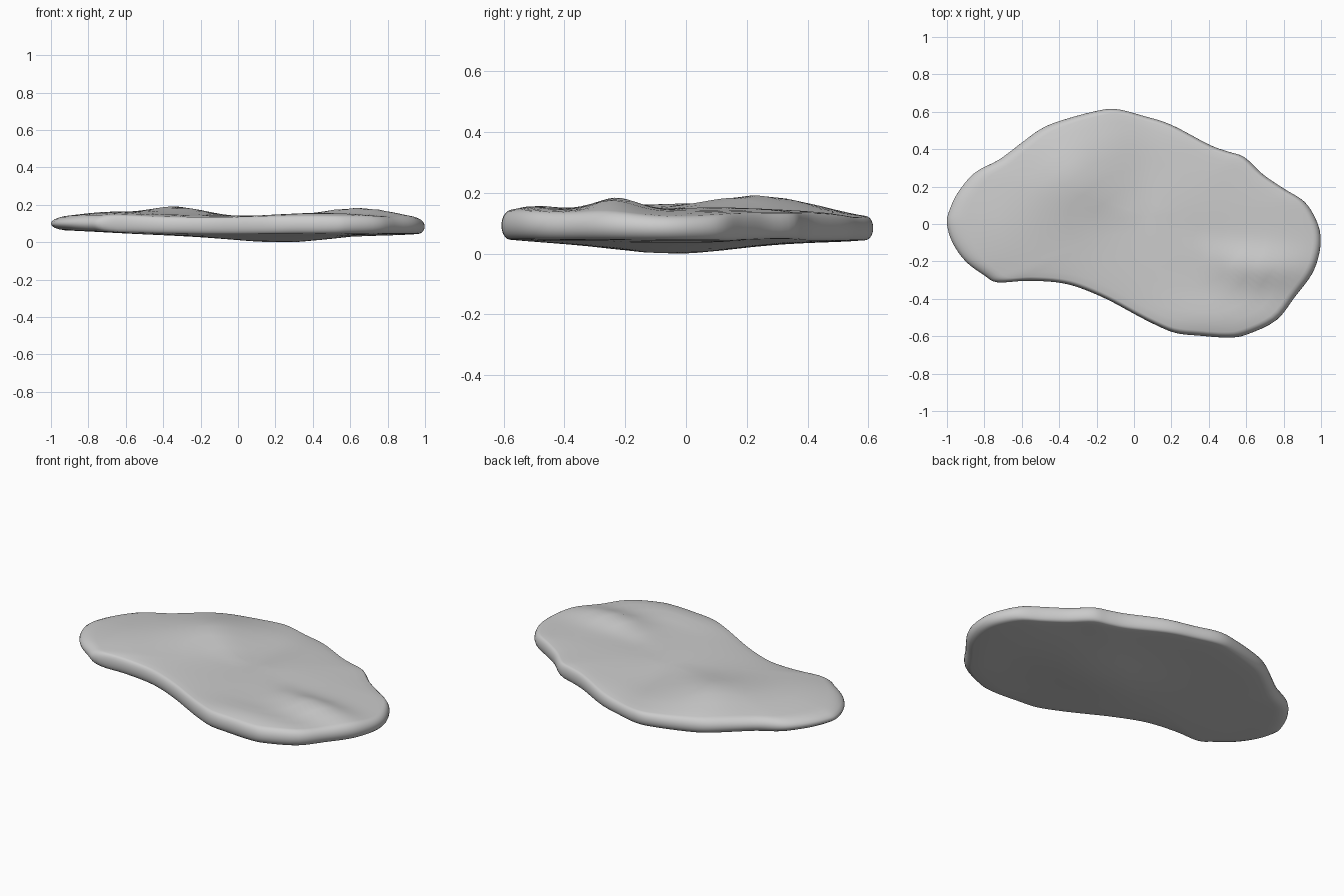
import bpy, bmesh, math
from mathutils import Vector

if "Cube" in bpy.data.objects:
    bpy.data.objects.remove(bpy.data.objects["Cube"])

# Plan outline of the flat stone, counter-clockwise from the left tip
OUTLINE = [(-1, 0), (-.97, -.1), (-.9, -.2), (-.8, -.275), (-.73, -.312), (-.58, -.304),
           (-.42, -.311), (-.3, -.338), (-.15, -.4), (0, -.48), (.1, -.532), (.22, -.582),
           (.35, -.597), (.5, -.607), (.6, -.592), (.76, -.515), (.86, -.39), (.95, -.27),
           (.99, -.16), (.997, -.06), (.97, .03), (.91, .12), (.8, .19), (.69, .265), (.59, .357),
           (.5, .388), (.4, .425), (.2, .53), (.05, .578), (-.1, .615), (-.22, .6),
           (-.4, .55), (-.5, .507), (-.6, .435), (-.72, .345), (-.85, .275), (-.94, .17),
           (-.988, .07)]
CENTRE = Vector((.08, .04))


def spline(points, steps=4):
    """Closed Catmull-Rom curve through the outline."""
    p = [Vector(q) for q in points]
    n, out = len(p), []
    for i in range(n):
        a, b, c, d = p[i - 1], p[i], p[(i + 1) % n], p[(i + 2) % n]
        for k in range(steps):
            t = k / steps
            out.append(.5 * (2 * b + (c - a) * t + (2 * a - 5 * b + 4 * c - d) * t * t
                             + (3 * b - a - 3 * c + d) * t ** 3))
    return out


def bump(x, y, cx, cy, sx, sy):
    return math.exp(-((x - cx) / sx) ** 2 - ((y - cy) / sy) ** 2)


def top_height(x, y):
    return (.148 + .047 * bump(x, y, -.34, .23, .2, .22)
            + .042 * bump(x, y, .65, -.23, .24, .1)
            + .022 * bump(x, y, -.68, -.05, .22, .3)
            + .018 * bump(x, y, .45, -.5, .3, .1)
            + .008 * bump(x, y, .3, .1, .2, .2)
            - .012 * bump(x, y, .05, .3, .13, .3)
            - .012 * bump(x, y, -.1, .6, .8, .12)
            - .012 * bump(x, y, 1, 0, .15, .3))


def bottom_height(x, y):
    return (.04 - .036 * bump(x, y, .23, -.04, .38, .27)
            + .018 * bump(x, y, -.9, 0, .4, .5)
            + .008 * bump(x, y, .6, .1, .15, .4))


# Ring profile: (inset as a fraction of rim width, inner scale, height factor)
rings = []
INNER = [.15, .3, .45, .6, .72, .83, .92, 1]
for s in INNER[:-1]:
    rings.append((1, s, -(1 - .17 * s ** 6)))
for k in range(11):
    t = math.radians(-90 + 18 * k)
    rings.append((1 - math.cos(t), 1, .83 * math.sin(t)))
for s in reversed(INNER[:-1]):
    rings.append((1, s, 1 - .17 * s ** 6))

# Stone body: rings loft from underside, round the rim, to the upper face
bm = bmesh.new()
outline = spline(OUTLINE)


def point(x, y, f):
    top, low = top_height(x, y), bottom_height(x, y)
    mid = (top + low) / 2
    return (x, y, mid + f * (top - low) / 2)


loops = []
for inset, scale, f in rings:
    loop = []
    for p in outline:
        rim = .045 + .055 * max(0, -p.x) ** 2
        q = CENTRE + (p - CENTRE) * (1 - rim * inset) * scale
        loop.append(bm.verts.new(point(q.x, q.y, f)))
    loops.append(loop)
n = len(outline)
for a, b in zip(loops, loops[1:]):
    for i in range(n):
        j = (i + 1) % n
        bm.faces.new((a[i], a[j], b[j], b[i]))
low = bm.verts.new(point(*CENTRE, -1))
high = bm.verts.new(point(*CENTRE, 1))
for i in range(n):
    j = (i + 1) % n
    bm.faces.new((loops[0][j], loops[0][i], low))
    bm.faces.new((loops[-1][i], loops[-1][j], high))

# Rest the stone on the ground
drop = min(v.co.z for v in bm.verts)
for v in bm.verts:
    v.co.z -= drop
bmesh.ops.recalc_face_normals(bm, faces=bm.faces[:])

mesh = bpy.data.meshes.new("flat_stone")
bm.to_mesh(mesh)
bm.free()
mesh.shade_smooth()
stone = bpy.data.objects.new("flat_stone", mesh)
bpy.context.collection.objects.link(stone)
